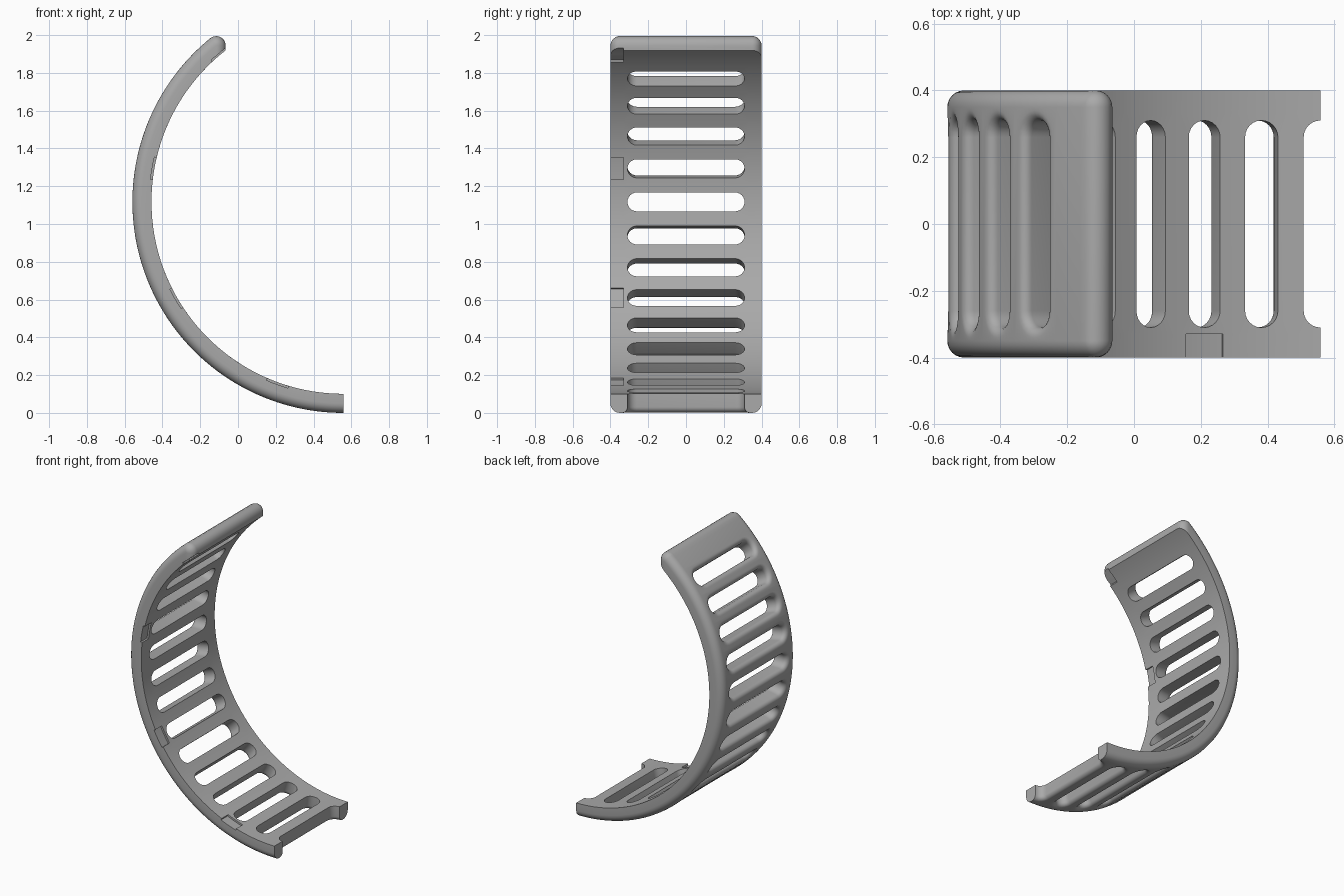
import bpy, bmesh
from math import sin, cos, radians, degrees, pi, acos
from mathutils import Vector

if "Cube" in bpy.data.objects:
    bpy.data.objects.remove(bpy.data.objects["Cube"])

CX = 0.558                 # arc centre in x
R, RI = 1.117, 1.016       # outer and inner radius
HALF_Y = 0.4               # half width of the band
RIM = 0.05                 # rounding of the outer rim
TIP_X = -0.065             # vertical cut at the upper end
SLOT_W, SLOT_Y, LIP = 0.05, 0.31, 0.03
SHELF_Y, DEPTH = 0.33, 0.012   # shallow pockets on the inner surface
STEPS, ARC = 12, 6
N = ARC + 3                # points in a rim section
CENTRE = Vector((CX, 0, R))

bm = bmesh.new()


def face(*pts):
    bm.faces.new([bm.verts.new(p) for p in pts])


def bridge(a, b, skip):
    """Closed strip of quads between two sections, leaving some out."""
    for j in range(len(a)):
        if j not in skip:
            m = (j + 1) % len(a)
            face(a[j], b[j], b[m], a[m])


def radial(deg):
    return Vector((cos(radians(deg)), 0, sin(radians(deg))))


def fillet(ball, h, n, inner):
    """Section from the inner edge, up the side and around the rim."""
    curve = [ball + RIM * h.slerp(n, k / ARC) for k in range(ARC + 1)]
    low = inner + (curve[0] - inner).normalized() * DEPTH
    return [inner, low] + curve


def side_section(deg, inner_deg, sign):
    n, y = radial(deg), Vector((0, sign, 0))
    ball = CENTRE + n * (R - RIM) + y * (HALF_Y - RIM)
    return fillet(ball, y, n, CENTRE + radial(inner_deg) * RI + y * HALF_Y)


def corner_section(deg, turn, sign):
    n = radial(deg)
    ball = CENTRE + n * (R - RIM) + Vector((0, sign * (HALF_Y - RIM), 0))
    h = Vector((sin(turn), sign * cos(turn), 0))
    inner = ball + RIM * h
    inner.z = R - CENTRE.z + CENTRE.z + (RI ** 2 - (inner.x - CX) ** 2) ** 0.5
    return fillet(ball, h, n, inner)


def shelf(point, sign):
    """The same point moved in to the pocket's inner wall."""
    return Vector((point.x, sign * SHELF_Y, point.z))


def pocket_floor(a, b):
    """Back wall and floor of a pocket between two front rim sections."""
    face(shelf(a[0], -1), shelf(b[0], -1), shelf(b[1], -1), shelf(a[1], -1))
    face(shelf(a[1], -1), shelf(b[1], -1), b[1], a[1])


def pocket_end(a):
    face(a[0], a[1], shelf(a[1], -1), shelf(a[0], -1))


def slot_section(mid, a, sign):
    """Section through the slot wall, from its rounded outer lip inward."""
    n = radial(mid)
    t = Vector((-n.z, 0, n.x))
    out = []
    for k in range(ARC, -1, -1):
        q = k / ARC * pi / 2
        out.append((R - LIP + LIP * sin(q), SLOT_W + LIP * (1 - cos(q))))
    out.append((RI, SLOT_W))
    pts = []
    for r, grow in out:
        w = grow * cos(a)
        y = sign * (SLOT_Y - SLOT_W + grow * sin(a))
        pts.append(CENTRE + n * (r * r - w * w) ** 0.5 + t * w + Vector((0, y, 0)))
    return pts


# Slotted cells, ten degrees each; the lowest is cut through its slot
for mid in range(140, 271, 10):
    half = mid == 270
    ks = list(range(STEPS // 2 if half else 0, STEPS + 1))
    order = [(k, 1) for k in ks] + [(k, -1) for k in reversed(ks)]
    stations = []
    for k, sign in order:
        deg = mid + 5 - 10 * k / STEPS
        rim = side_section(deg, deg, sign)
        stations.append(rim + slot_section(mid, pi * k / STEPS, sign)
                        + [shelf(rim[0], sign)])
    last = len(stations[0]) - 1
    for i, (k, sign) in enumerate(order):
        nxt = (i + 1) % len(order)
        k2, sign2 = order[nxt]
        a, b = stations[i], stations[nxt]
        if sign != sign2:
            if not (half and nxt == 0):
                bridge(a, b, list(range(N - 1)) + [last])
        elif mid in (170, 210, 250) and sign < 0 and min(k, k2) >= 2 and max(k, k2) <= 10:
            bridge(a, b, (0, last))
            pocket_floor(a, b)
            if k == 10:
                pocket_end(a)
            if k2 == 2:
                pocket_end(b)
        else:
            bridge(a, b, ())
    if half:
        face(*stations[0])
        face(*stations[-1])

# Solid upper end with rounded corners and one open pocket
tip = degrees(acos((TIP_X - RIM - CX) / (R - RIM)))
inner_tip = degrees(acos((TIP_X - RIM - CX) / RI))
rows = []
for k in range(7):
    deg, inner_deg = (135 + (end - 135) * k / 6 for end in (tip, inner_tip))
    rows.append([side_section(deg, inner_deg, s) for s in (1, -1)])
for k in range(1, 9):
    rows.append([corner_section(tip, k / 8 * pi / 2, s) for s in (1, -1)])
POCKET_ROW = 3
for i in range(len(rows) - 1):
    a, b = (l + r[::-1] + [shelf(r[0], -1), shelf(l[0], 1)] for l, r in rows[i:i + 2])
    if i >= POCKET_ROW:
        bridge(a, b, (2 * N - 2, 2 * N - 1))
        pocket_floor(rows[i][1], rows[i + 1][1])
    else:
        bridge(a, b, ())
pocket_end(rows[POCKET_ROW][1])
left, right = rows[-1]
face(shelf(left[0], 1), *left[:3], right[2], right[1],
     shelf(right[1], -1), shelf(right[0], -1))
for j in range(2, N - 1):
    face(left[j], right[j], right[j + 1], left[j + 1])

# Weld the pieces into one solid
bmesh.ops.remove_doubles(bm, verts=bm.verts[:], dist=1e-5)
bmesh.ops.recalc_face_normals(bm, faces=bm.faces[:])
mesh = bpy.data.meshes.new("slotted_band")
bm.to_mesh(mesh)
bm.free()
band = bpy.data.objects.new("slotted_band", mesh)
bpy.context.scene.collection.objects.link(band)

# One grey finish
grey = bpy.data.materials.new("mid_grey")
grey.use_nodes = True
colour = (0.4, 0.4, 0.4, 1)
grey.diffuse_color = colour
grey.node_tree.nodes["Principled BSDF"].inputs["Base Color"].default_value = colour
mesh.materials.append(grey)

bpy.ops.object.select_all(action='DESELECT')
bpy.context.view_layer.objects.active = band
band.select_set(True)
bpy.ops.object.shade_smooth_by_angle(angle=radians(30))
